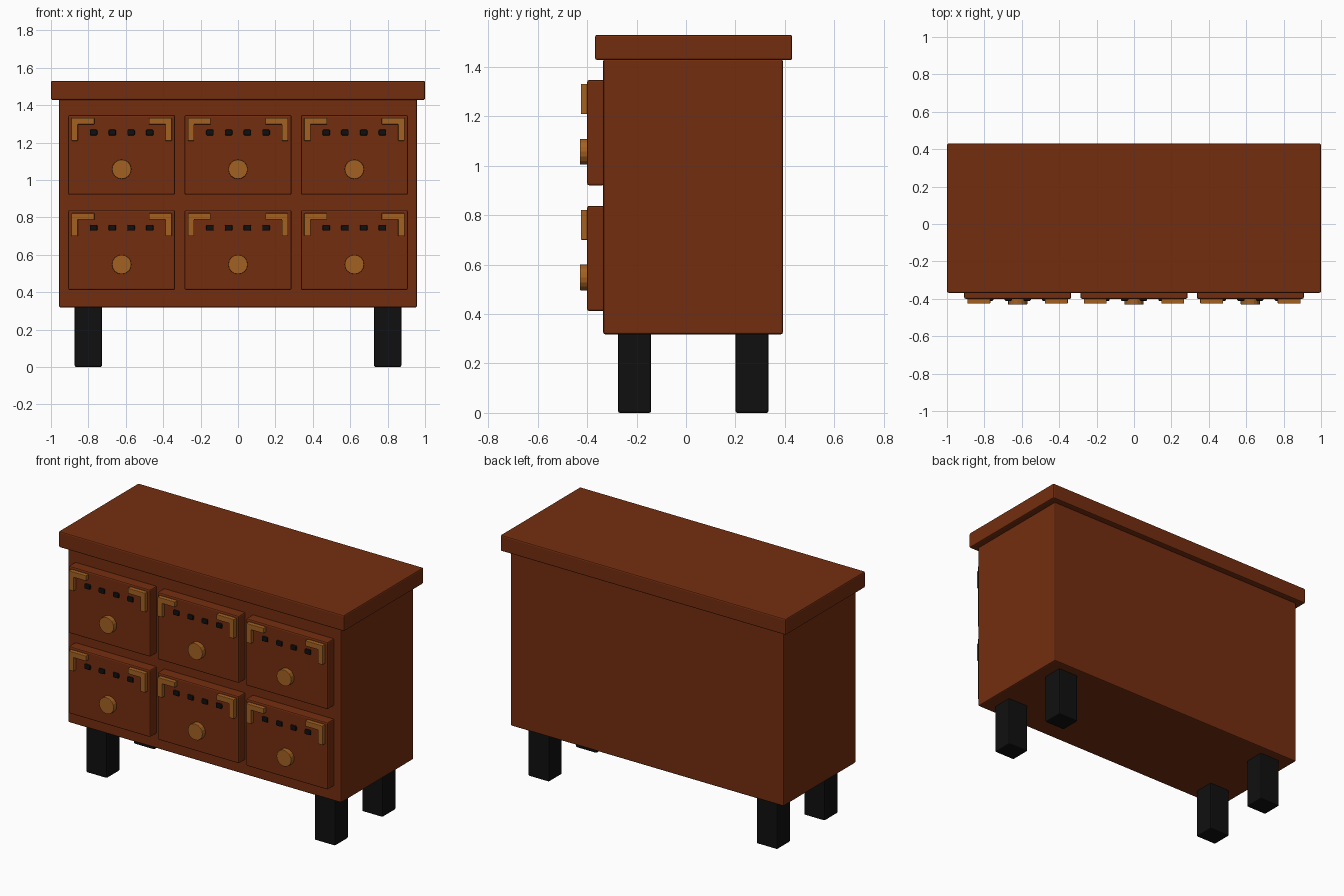
import bpy, bmesh, math
from mathutils import Matrix, Vector

cube = bpy.data.objects.get("Cube")
if cube:
    bpy.data.objects.remove(cube, do_unlink=True)


def material(name, rgb, roughness=0.6):
    m = bpy.data.materials.new(name)
    m.use_nodes = True
    m.diffuse_color = (*rgb, 1)
    shader = m.node_tree.nodes["Principled BSDF"]
    shader.inputs["Base Color"].default_value = (*rgb, 1)
    shader.inputs["Roughness"].default_value = roughness
    return m


WOOD = material("red brown wood", (0.175, 0.027, 0.005))
BRASS = material("aged brass", (0.37, 0.12, 0.016))
BLACK = material("black iron", (0.005, 0.005, 0.005))


def finish(name, bm, mat, bevel):
    mesh = bpy.data.meshes.new(name)
    bmesh.ops.recalc_face_normals(bm, faces=bm.faces)
    bm.to_mesh(mesh)
    bm.free()
    mesh.materials.append(mat)
    obj = bpy.data.objects.new(name, mesh)
    bpy.context.collection.objects.link(obj)
    mod = obj.modifiers.new("soft edges", "BEVEL")
    mod.width = bevel
    mod.segments = 2
    mod.limit_method = "ANGLE"
    mod.angle_limit = math.radians(40)
    return obj


def box(name, x, y, z, mat, bevel=0.008):
    """Bevelled block spanning the given (low, high) ranges."""
    bm = bmesh.new()
    bmesh.ops.create_cube(bm, size=1)
    for v in bm.verts:
        v.co = Vector([lo + (c + 0.5) * (hi - lo) for c, (lo, hi) in zip(v.co, (x, y, z))])
    return finish(name, bm, mat, bevel)


def bracket(name, x, z, side):
    """L-shaped corner plate, its corner at x, z; side points to the drawer edge."""
    long, bar = 0.122, 0.034
    outline = [(0, 0), (long, 0), (long, -bar), (bar, -bar), (bar, -long), (0, -long)]
    bm = bmesh.new()
    face = bm.faces.new([bm.verts.new((x - side * u, -0.395, z + w)) for u, w in outline])
    out = bmesh.ops.extrude_face_region(bm, geom=[face])["geom"]
    bmesh.ops.translate(bm, vec=(0, -0.03, 0),
                        verts=[g for g in out if isinstance(g, bmesh.types.BMVert)])
    return finish(name, bm, BRASS, 0.003)


def knob(name, x, z):
    bm = bmesh.new()
    bmesh.ops.create_cone(bm, cap_ends=True, segments=16, radius1=0.052, radius2=0.052,
                          depth=0.035,
                          matrix=Matrix.Translation((x, -0.4125, z)) @ Matrix.Rotation(math.pi / 2, 4, "X"))
    return finish(name, bm, BRASS, 0.003)


# Carcass and top
box("cabinet_body", (-0.957, 0.957), (-0.335, 0.392), (0.318, 1.432), WOOD)
box("table_top", (-1, 1), (-0.368, 0.43), (1.428, 1.53), WOOD)

# Legs
for x, side in ((-0.8, "right"), (0.8, "left")):
    for y, end in ((-0.208, "front"), (0.267, "back")):
        box(f"{end}_{side}_leg", (x - 0.073, x + 0.073), (y - 0.067, y + 0.067),
            (0, 0.325), BLACK)

# Drawers with corner brackets, studs and a knob
for z, row in ((0.625, "lower"), (1.134, "upper")):
    for x, col in ((-0.622, "right"), (0, "middle"), (0.622, "left")):
        tag = f"{row}_{col}"
        box(f"{tag}_drawer", (x - 0.286, x + 0.286), (-0.4, -0.33), (z - 0.213, z + 0.213), WOOD)
        for side, word in ((-1, "right"), (1, "left")):
            bracket(f"{tag}_{word}_bracket", x + side * 0.268, z + 0.197, side)
        for i in range(4):
            sx = x - 0.15 + 0.1 * i
            box(f"{tag}_stud_{i + 1}", (sx - 0.02, sx + 0.02), (-0.411, -0.39),
                (z + 0.104, z + 0.135), BLACK, 0.006)
        knob(f"{tag}_knob", x, z - 0.077)
